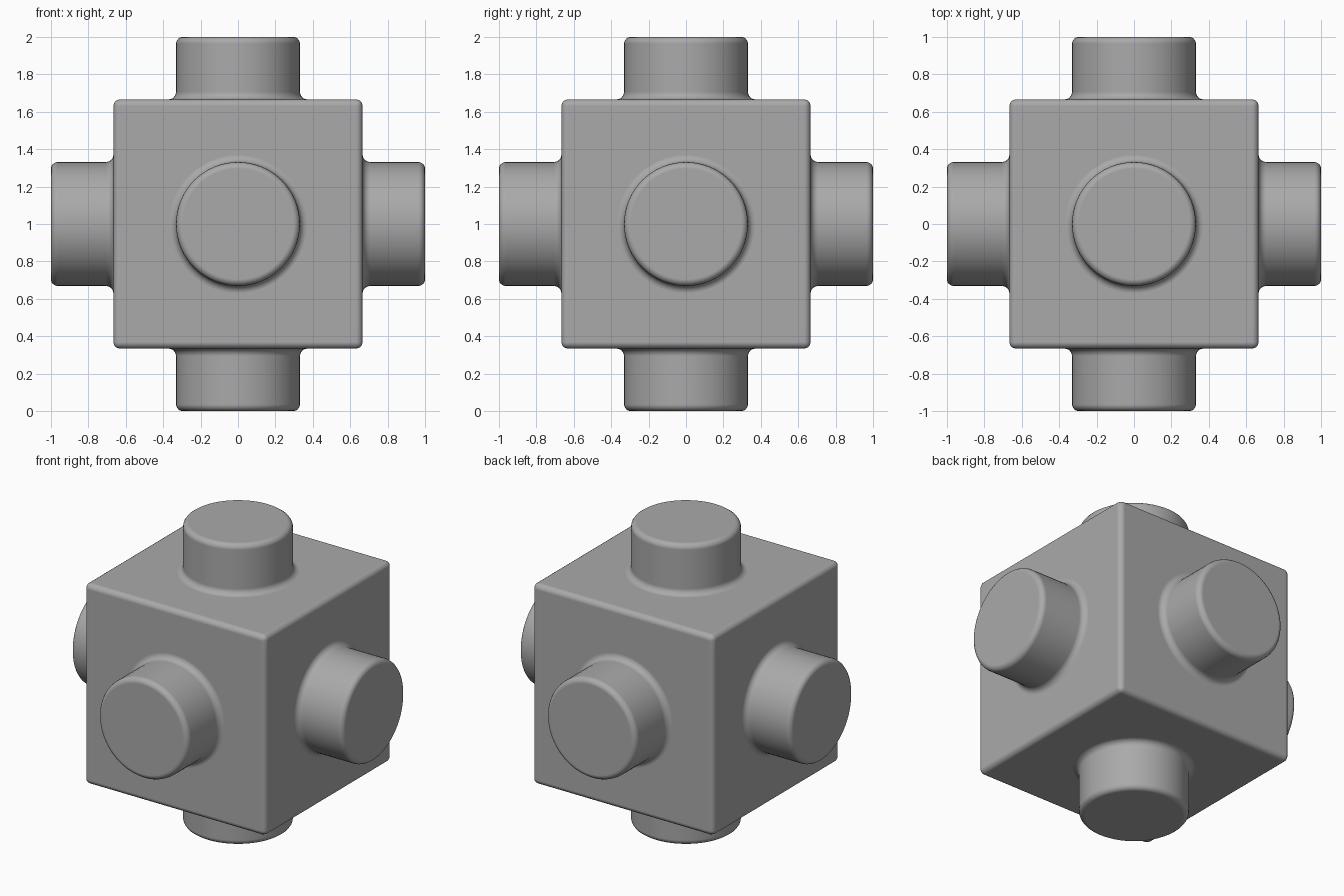
import bpy, bmesh, math
from mathutils import Vector, Matrix

if "Cube" in bpy.data.objects:
    bpy.data.objects.remove(bpy.data.objects["Cube"])

HALF, R, TOP = 0.666, 0.331, 1.0      # block half size, peg radius, peg reach
ROUND, FILLET, SEG = 0.035, 0.04, 64

grey = bpy.data.materials.new("mid grey")
grey.diffuse_color = (0.4, 0.4, 0.4, 1)
grey.use_nodes = True
grey.node_tree.nodes["Principled BSDF"].inputs["Base Color"].default_value = grey.diffuse_color

# Peg profile (radius, height): rounded rim, straight wall, fillet at the foot
steps = 4
profile = [(R - ROUND + ROUND * math.sin(a), TOP - ROUND + ROUND * math.cos(a))
           for a in (i * math.pi / 2 / steps for i in range(steps + 1))]
profile += [(R + FILLET - FILLET * math.cos(a), HALF + FILLET - FILLET * math.sin(a))
            for a in (i * math.pi / 2 / steps for i in range(steps + 1))]

bm = bmesh.new()


def add_side(rot):
    """One block face with its peg: lathed rings ending in a square border."""
    angles = [2 * math.pi * i / SEG for i in range(SEG)]
    rings = [[bm.verts.new(rot @ Vector((r * math.cos(a), r * math.sin(a), z)))
              for a in angles] for r, z in profile]
    border = []
    for a in angles:
        c, s = math.cos(a), math.sin(a)
        k = HALF / max(abs(c), abs(s))
        border.append(bm.verts.new(rot @ Vector((c * k, s * k, HALF))))
    rings.append(border)
    bm.faces.new(rings[0])
    for inner, outer in zip(rings, rings[1:]):
        for i in range(SEG):
            j = (i + 1) % SEG
            bm.faces.new((inner[i], outer[i], outer[j], inner[j]))


# Six sides
for k in range(4):
    add_side(Matrix.Rotation(k * math.pi / 2, 3, 'X'))
for s in (1, -1):
    add_side(Matrix.Rotation(s * math.pi / 2, 3, 'Y'))

# Join the sides and round the block edges
bmesh.ops.remove_doubles(bm, verts=bm.verts, dist=1e-4)
bmesh.ops.recalc_face_normals(bm, faces=bm.faces)
edges = [e for e in bm.edges
         if all(sum(abs(abs(c) - HALF) < 1e-3 for c in v.co) >= 2 for v in e.verts)]
bmesh.ops.bevel(bm, geom=edges, offset=ROUND, segments=4, profile=0.5,
                affect='EDGES', clamp_overlap=False)
bmesh.ops.translate(bm, verts=bm.verts, vec=(0, 0, 1))

mesh = bpy.data.meshes.new("block_with_pegs")
bm.to_mesh(mesh)
bm.free()
mesh.materials.append(grey)
block = bpy.data.objects.new("block_with_pegs", mesh)
bpy.context.collection.objects.link(block)
bpy.context.view_layer.objects.active = block
block.select_set(True)
bpy.ops.object.shade_smooth_by_angle(angle=math.radians(35))

# Keep the large flat faces evenly shaded
weighted = block.modifiers.new("flat_face_shading", 'WEIGHTED_NORMAL')
weighted.keep_sharp = True
weighted.weight = 100
